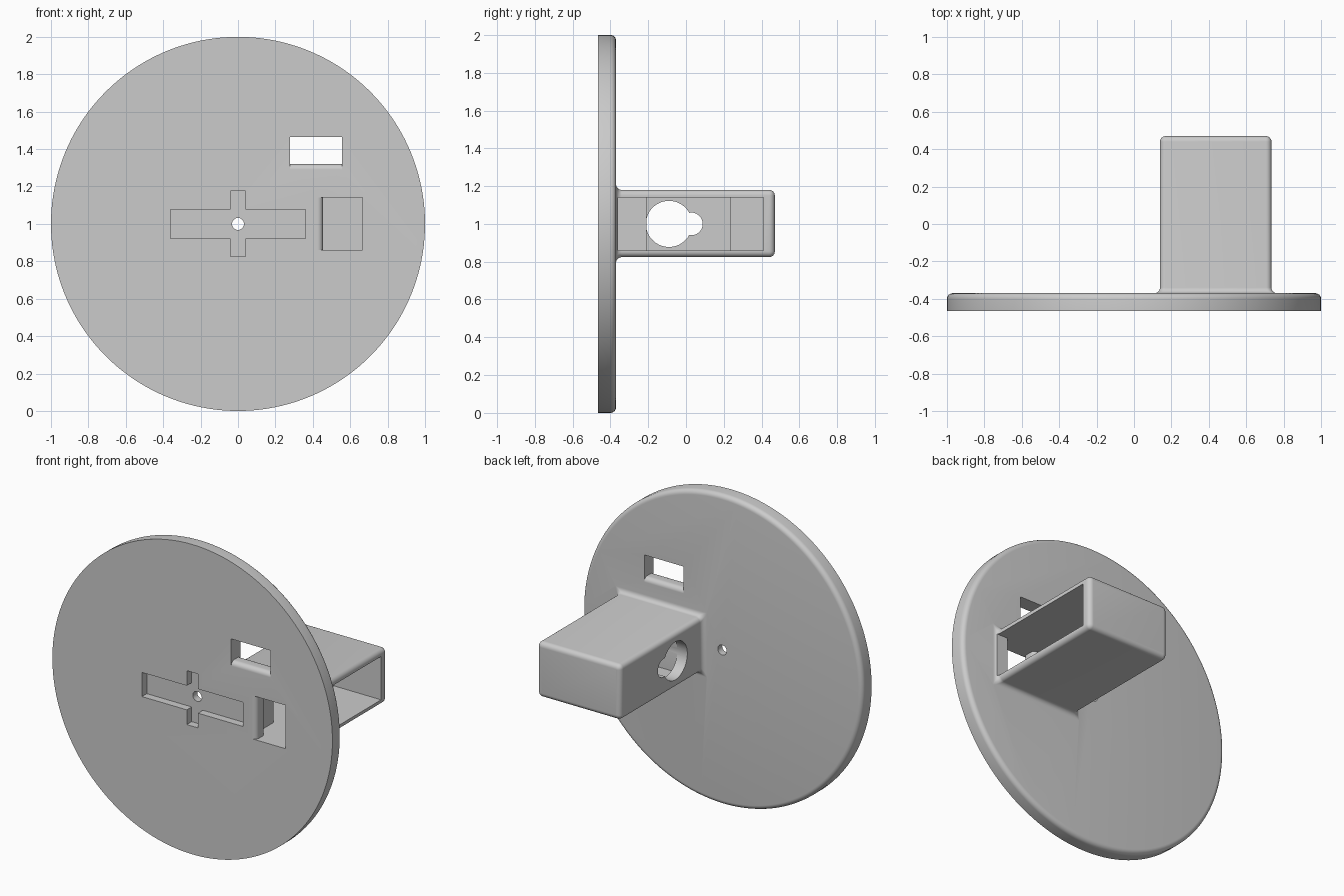
import bpy, bmesh, math
from math import sin, cos, pi

cube = bpy.data.objects.get("Cube")
if cube:
    bpy.data.objects.remove(cube, do_unlink=True)

grey = bpy.data.materials.new("light grey plastic")
grey.use_nodes = True
grey.diffuse_color = (0.6, 0.6, 0.6, 1)
grey.node_tree.nodes["Principled BSDF"].inputs["Base Color"].default_value = (0.6, 0.6, 0.6, 1)

FRONT, BACK = -0.465, -0.37      # disc faces
ROUND = 0.03                     # shared edge radius


def loft(name, loops):
    """Closed solid through equal-length loops of 3D points, capped at both ends."""
    bm = bmesh.new()
    rings = [[bm.verts.new(p) for p in loop] for loop in loops]
    n = len(rings[0])
    for a, b in zip(rings, rings[1:]):
        for i in range(n):
            j = (i + 1) % n
            bm.faces.new((a[i], a[j], b[j], b[i]))
    bm.faces.new(rings[0][::-1])
    bm.faces.new(rings[-1])
    bmesh.ops.recalc_face_normals(bm, faces=bm.faces)
    mesh = bpy.data.meshes.new(name)
    bm.to_mesh(mesh)
    bm.free()
    mesh.materials.append(grey)
    ob = bpy.data.objects.new(name, mesh)
    bpy.context.scene.collection.objects.link(ob)
    return ob


def circle(y, r, n, x=0, z=1):
    return [(x + r * cos(2 * pi * i / n), y, z + r * sin(2 * pi * i / n)) for i in range(n)]


def rounded_rect(y, grow, r):
    """Housing outline in the xz plane, grown outward by grow."""
    hx, hz = 0.298 + grow - r, 0.178 + grow - r
    pts = []
    for k, (sx, sz) in enumerate([(1, 1), (-1, 1), (-1, -1), (1, -1)]):
        for s in range(7):
            a = (k + s / 6) * pi / 2
            pts.append((0.437 + sx * hx + r * cos(a), y, 1.002 + sz * hz + r * sin(a)))
    return pts


def box(name, x0, x1, y0, y1, z0, z1):
    return loft(name, [[(x0, y, z0), (x1, y, z0), (x1, y, z1), (x0, y, z1)] for y in (y0, y1)])


def flared_profile(edge, far, y_end):
    """Slot profile (y, height) whose near edge is rounded on both disc faces."""
    arc = [(ROUND * sin(t * pi / 16), ROUND * (1 - cos(t * pi / 16))) for t in range(9)]
    front = [(FRONT + ROUND - dy, edge - dh) for dy, dh in arc[::-1]]
    rear = [(BACK - ROUND + dy, edge - dh) for dy, dh in arc]
    low = edge - ROUND
    return [(FRONT - 0.1, low)] + front + rear + [(y_end, low), (y_end, far), (FRONT - 0.1, far)]


def combine(target, tool, operation):
    mod = target.modifiers.new(operation.lower(), 'BOOLEAN')
    mod.operation, mod.object, mod.solver = operation, tool, 'EXACT'
    tool.hide_render = True
    bpy.context.view_layer.objects.active = target
    bpy.ops.object.modifier_apply(modifier=mod.name)
    bpy.data.objects.remove(tool, do_unlink=True)


steps = [i * pi / 12 for i in range(7)]

# Disc with a rounded back rim
body = loft("disc_with_housing",
            [circle(FRONT, 1, 160)]
            + [circle(BACK - ROUND + ROUND * sin(a), 1 - ROUND + ROUND * cos(a), 160) for a in steps])

# Housing: flared foot on the disc, rounded far end
foot = [rounded_rect(BACK + ROUND * (1 - cos(a)), ROUND * (1 - sin(a)), 0.004 + 0.026 * sin(a)) for a in steps]
end = [rounded_rect(0.47 - ROUND + ROUND * sin(a), -ROUND * (1 - cos(a)), 0.004 + 0.026 * cos(a)) for a in steps]
housing = loft("housing", [rounded_rect(BACK - 0.03, ROUND, 0.004)] + foot + end)
combine(body, housing, 'UNION')

# Stepped cavity open on the left side
cutters = [box("cavity", 0.40, 0.9, -0.36, 0.41, 0.86, 1.14),
           box("deep_pocket", 0.21, 0.5, -0.21, 0.235, 0.86, 1.14)]

# Keyhole through the inner wall
for name, y, r in (("keyhole_head", -0.09, 0.122), ("keyhole_slot", 0.028, 0.06)):
    cutters.append(loft(name, [[(x, y + r * cos(i * pi / 32), 1 + r * sin(i * pi / 32)) for i in range(64)]
                               for x in (0.05, 0.3)]))

# Windows through the disc, each with one rounded edge
cutters.append(loft("upper_window", [[(x, y, h) for y, h in flared_profile(1.32, 1.465, BACK + 0.1)]
                                     for x in (0.277, 0.557)]))
cutters.append(loft("lower_window", [[(h, y, z) for y, h in flared_profile(0.455, 0.665, BACK + 0.03)]
                                     for z in (0.86, 1.14)]))

# Cross recess and centre hole in the front
cutters.append(box("wide_recess", -0.36, 0.36, FRONT - 0.1, FRONT + 0.05, 0.922, 1.078))
cutters.append(box("tall_recess", -0.04, 0.04, FRONT - 0.1, FRONT + 0.05, 0.827, 1.175))
cutters.append(loft("centre_hole", [circle(y, 0.032, 32) for y in (FRONT - 0.1, BACK + 0.1)]))

for cutter in cutters:
    combine(body, cutter, 'DIFFERENCE')

bpy.ops.object.select_all(action='DESELECT')
body.select_set(True)
bpy.context.view_layer.objects.active = body
bpy.ops.object.shade_smooth_by_angle(angle=math.radians(30))
